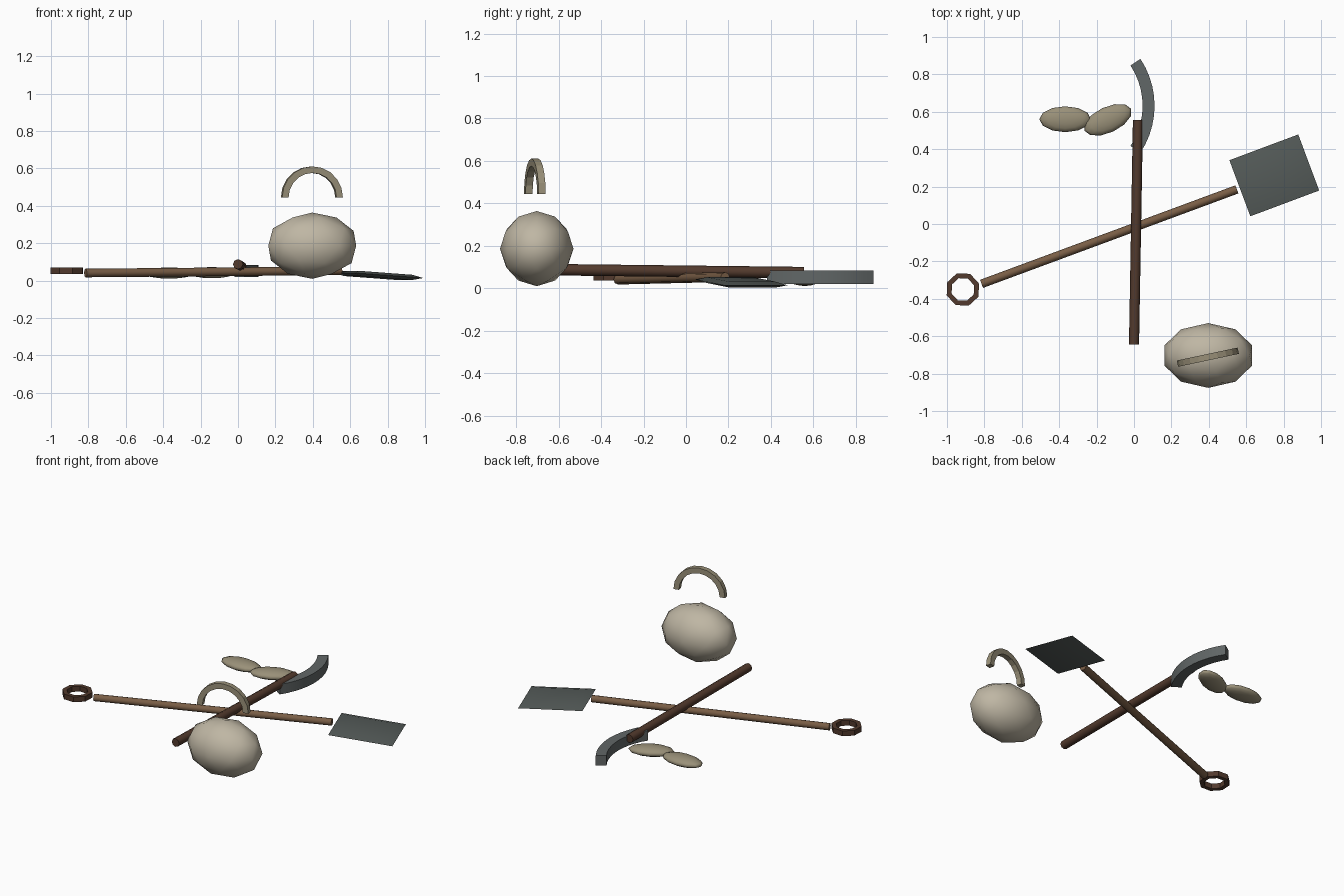
import bpy, bmesh
from math import cos, sin, pi, radians
from mathutils import Vector, Matrix

if "Cube" in bpy.data.objects:
    bpy.data.objects.remove(bpy.data.objects["Cube"], do_unlink=True)


def material(name, r, g, b):
    m = bpy.data.materials.new(name)
    m.use_nodes = True
    m.diffuse_color = (r, g, b, 1)
    bsdf = next(n for n in m.node_tree.nodes if n.type == 'BSDF_PRINCIPLED')
    bsdf.inputs["Base Color"].default_value = (r, g, b, 1)
    bsdf.inputs["Roughness"].default_value = 0.9
    return m


light_wood = material("light wood", .19, .11, .06)
dark_wood = material("dark wood", .085, .042, .026)
cloth = material("sack cloth", .52, .47, .37)
straw = material("straw", .32, .28, .19)
dark_iron = material("dark iron", .09, .105, .10)
grey_iron = material("grey iron", .12, .135, .135)


def finish(name, bm, mat, matrix=Matrix(), smooth=None):
    """Turn a bmesh into a named object; smooth is the sharp-edge angle."""
    bmesh.ops.recalc_face_normals(bm, faces=bm.faces)
    bm.transform(matrix)
    mesh = bpy.data.meshes.new(name)
    bm.to_mesh(mesh)
    bm.free()
    mesh.materials.append(mat)
    ob = bpy.data.objects.new(name, mesh)
    bpy.context.collection.objects.link(ob)
    if smooth:
        bpy.ops.object.select_all(action='DESELECT')
        ob.select_set(True)
        bpy.context.view_layer.objects.active = ob
        bpy.ops.object.shade_smooth_by_angle(angle=radians(smooth))
    return ob


def place(loc, turn=0, tilt=0, roll=0, scale=(1, 1, 1)):
    return (Matrix.Translation(loc) @ Matrix.Rotation(radians(turn), 4, 'Z')
            @ Matrix.Rotation(radians(tilt), 4, 'Y')
            @ Matrix.Rotation(radians(roll), 4, 'X') @ Matrix.Diagonal((*scale, 1)))


def pole(name, start, end, radius, mat):
    start, end = Vector(start), Vector(end)
    axis = end - start
    bm = bmesh.new()
    bmesh.ops.create_cone(bm, cap_ends=True, segments=8, radius1=radius,
                          radius2=radius, depth=axis.length)
    m = Matrix.Translation((start + end) / 2) @ axis.to_track_quat('Z', 'Y').to_matrix().to_4x4()
    finish(name, bm, mat, m, 50)


def band(name, inner, outer, height, a0, a1, steps, mat, matrix, smooth=None):
    """Rectangular section swept around an arc in the XY plane."""
    bm = bmesh.new()
    closed = abs(a1 - a0) >= 360
    rings = []
    for i in range(steps if closed else steps + 1):
        a = radians(a0 + (a1 - a0) * i / steps)
        rings.append([bm.verts.new((r * cos(a), r * sin(a), z * height / 2))
                      for r, z in ((inner, -1), (outer, -1), (outer, 1), (inner, 1))])
    for i in range(steps):
        p, q = rings[i], rings[(i + 1) % len(rings)]
        for k in range(4):
            n = (k + 1) % 4
            bm.faces.new((p[k], p[n], q[n], q[k]))
    if not closed:
        bm.faces.new(rings[0])
        bm.faces.new(rings[-1])
    finish(name, bm, mat, matrix, smooth)


# Shovel: shaft, octagonal grip and pillow-shaped blade
pole("shovel_shaft", (-.815, -.32, .041), (.55, .185, .053), .023, light_wood)
band("shovel_grip", .064, .092, .034, 20, 380, 8, dark_wood, place((-.915, -.35, .053)))

bm = bmesh.new()
layers = []
for inset, z in ((.045, -.014), (0, 0), (.045, .014)):
    x, y = .197 - inset, .16 - inset
    layers.append([bm.verts.new((sx * x, sy * y, z))
                   for sx, sy in ((-1, -1), (1, -1), (1, 1), (-1, 1))])
for low, high in zip(layers, layers[1:]):
    for k in range(4):
        n = (k + 1) % 4
        bm.faces.new((low[k], low[n], high[n], high[k]))
bm.faces.new(layers[0])
bm.faces.new(layers[-1])
finish("shovel_blade", bm, dark_iron, place((.75, .26, .028), 20.5, 4), 60)

# Sickle: thick pole and curved blade
pole("sickle_handle", (0, -.645, .088), (.021, .555, .074), .027, dark_wood)
band("sickle_blade", .39, .454, .065, -33.5, 33.5, 10, grey_iron,
     place((-.344, .632, .0525)), 30)

# Sack with a separate carrying loop above it
bm = bmesh.new()
bmesh.ops.create_icosphere(bm, subdivisions=2, radius=1)
finish("sack", bm, cloth, place((.397, -.703, .187), scale=(.247, .173, .177)), 80)
band("sack_loop", .131, .166, .034, 0, 180, 10, straw,
     place((.395, -.712, .445), 12, 0, 90))

# Two flat seed-shaped bundles
for name, loc, turn in (("left_bundle", (-.14, .557, .043), 25),
                        ("right_bundle", (-.368, .56, .041), 0)):
    bm = bmesh.new()
    bmesh.ops.create_uvsphere(bm, u_segments=12, v_segments=8, radius=1)
    finish(name, bm, straw, place(loc, turn, scale=(.138, .069, .03)), 80)
